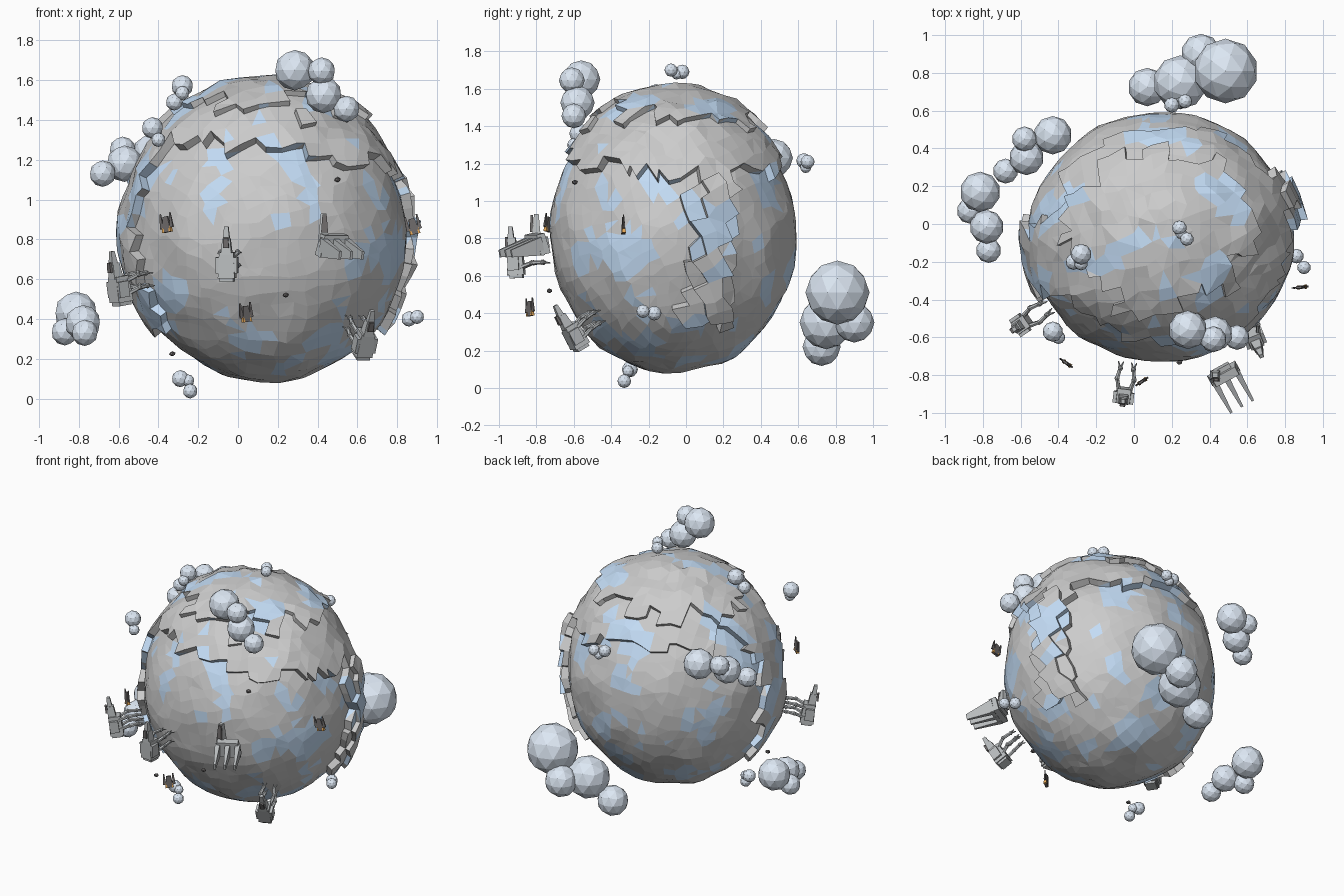
import bpy, bmesh, random
from math import tan, pi
from mathutils import Vector, Matrix, noise

if "Cube" in bpy.data.objects:
    bpy.data.objects.remove(bpy.data.objects["Cube"])

random.seed(4)
CENTER = Vector((0.143, -0.068, 0.815))
RADII = Vector((0.702, 0.66, 0.732))


def material(name, rgb):
    m = bpy.data.materials.new(name)
    m.diffuse_color = (*rgb, 1)
    m.use_nodes = True
    m.node_tree.nodes["Principled BSDF"].inputs["Base Color"].default_value = m.diffuse_color
    return m


rock = material("rock_grey", (0.62, 0.62, 0.62))
ice = material("ice_blue", (0.55, 0.72, 0.92))
vapour = material("cloud_pale", (0.72, 0.8, 0.9))
metal = material("metal_grey", (0.5, 0.52, 0.53))
dark = material("dark_metal", (0.16, 0.15, 0.15))
orange = material("orange_trim", (0.8, 0.4, 0.1))


def finish(bm, name, mats):
    me = bpy.data.meshes.new(name)
    bmesh.ops.recalc_face_normals(bm, faces=bm.faces)
    bm.to_mesh(me)
    bm.free()
    ob = bpy.data.objects.new(name, me)
    for m in mats:
        me.materials.append(m)
    bpy.context.collection.objects.link(ob)
    return ob


def paint(verts, index):
    for f in {f for v in verts for f in v.link_faces}:
        f.material_index = index


def block(bm, M, loc, size, taper=1.0, axis=2, mat=0):
    # box whose + end along an axis is narrowed by the taper
    vs = bmesh.ops.create_cube(bm, size=1)["verts"]
    for v in vs:
        if v.co[axis] > 0:
            for i in range(3):
                if i != axis:
                    v.co[i] *= taper
        v.co = M @ (Vector(v.co[i] * size[i] for i in range(3)) + Vector(loc))
    paint(vs, mat)


def bar(bm, M, p, q, r1, r2, mat=0):
    p, q = Vector(p), Vector(q)
    d = q - p
    T = M @ Matrix.Translation((p + q) / 2) @ d.to_track_quat('Z', 'Y').to_matrix().to_4x4()
    vs = bmesh.ops.create_cone(bm, cap_ends=True, segments=6, radius1=r1, radius2=r2,
                               depth=d.length, matrix=T)["verts"]
    paint(vs, mat)


def frame(loc, forward):
    return Matrix.Translation(loc) @ Vector(forward).to_track_quat('Y', 'Z').to_matrix().to_4x4()


# Planet: faceted sphere with raised, broken crust plates
bm = bmesh.new()
bmesh.ops.create_cube(bm, size=2)
bmesh.ops.subdivide_edges(bm, edges=bm.edges, cuts=13, use_grid_fill=True)
turn = Matrix.Rotation(0.5, 3, 'X') @ Matrix.Rotation(0.4, 3, 'Z')
for v in bm.verts:
    d = Vector(tan(c * pi / 4) for c in v.co).normalized()
    d += Vector(random.uniform(-0.032, 0.032) for _ in range(3))
    v.co = turn @ d.normalized()


def crust(d):
    n = 0.1 * noise.noise(d * 5)
    cap = d.z > 0.63 - 0.2 * max(d.x, 0) - 0.1 * max(d.y, 0) + n
    right = d.x > 0 and 0.1 + n < d.y < 0.46 + n and d.z > -0.62
    left = d.x < 0 and -0.42 + n < d.y < 0.05 + n and d.z > -0.62
    return cap or right or left


def ridge(d):
    top = d.z > 0.8 + 0.2 * noise.noise(d * 4) - 0.1 * d.y
    side = d.x > 0.3 and 0.2 < d.y + 0.08 * noise.noise(d * 6) < 0.4 and -0.55 < d.z < 0.4
    return top or side


def raise_plates(test, height, rough):
    faces = [f for f in bm.faces if test(f.calc_center_median().normalized())]
    new = bmesh.ops.extrude_face_region(bm, geom=faces)["geom"]
    for v in (g for g in new if isinstance(g, bmesh.types.BMVert)):
        v.co *= 1 + height + random.uniform(-rough, rough)
    bmesh.ops.delete(bm, geom=faces, context='FACES')


raise_plates(crust, 0.065, 0.008)
raise_plates(ridge, 0.04, 0.008)
for v in bm.verts:
    h = 1 + 0.03 * noise.noise(v.co * 3.1) + random.uniform(-.003, .003)
    v.co = CENTER + Vector(v.co[i] * RADII[i] * h for i in range(3))
# split some quads so the facets read as irregular shards
bmesh.ops.triangulate(bm, faces=[f for f in bm.faces if random.random() < 0.4])
for f in bm.faces:
    f.material_index = int(noise.noise(f.calc_center_median() * 5) + random.uniform(-.15, .15) > 0.22)
finish(bm, "planet", [rock, ice])

# Clouds: clusters of low-poly balls (x, y, z, radius)
clouds = {
    "front_cloud": [(.285, -.56, 1.65, .1), (.42, -.61, 1.645, .068), (.43, -.58, 1.525, .09), (.545, -.6, 1.455, .065)],
    "front_left_cloud": [(-.43, -.57, 1.36, .053), (-.4, -.6, 1.3, .035)],
    "upper_left_cloud": [(-.28, -.16, 1.57, .054), (-.32, -.2, 1.49, .042), (-.28, -.21, 1.535, .035)],
    "top_cloud": [(.24, -.02, 1.69, .038), (.28, -.08, 1.7, .035), (.25, -.05, 1.68, .03)],
    "back_left_cloud": [(-.43, .47, 1.23, .1), (-.57, .35, 1.18, .09), (-.68, .28, 1.13, .065), (-.58, .45, 1.25, .065)],
    "left_cloud": [(-.815, .17, .43, .105), (-.78, -.015, .38, .088), (-.77, -.14, .33, .065), (-.87, .07, .335, .067)],
    "back_cloud": [(.485, .81, .51, .168), (.245, .75, .35, .14), (.07, .725, .22, .1), (.355, .9, .35, .105)],
    "right_cloud": [(.86, -.17, .4, .038), (.9, -.23, .41, .035)],
    "lower_cloud": [(-.29, -.3, .1, .042), (-.25, -.31, .09, .03), (-.24, -.33, .037, .036)],
    "rear_cloud": [(.27, .65, 1.21, .037), (.2, .63, 1.215, .04), (.24, .64, 1.18, .03)],
}
for name, balls in clouds.items():
    bm = bmesh.new()
    for x, y, z, r in balls:
        bmesh.ops.create_icosphere(bm, subdivisions=2, radius=r * 1.02, matrix=Matrix.Translation((x, y, z)))
    finish(bm, name, [vapour])


# Mining craft: hull, tower and four jointed claws reaching for the ground
def miner(name, loc, forward):
    M = frame(loc, forward)
    bm = bmesh.new()
    block(bm, M, (0, 0, -.01), (.085, .09, .13), .85)
    block(bm, M, (0, 0, -.08), (.07, .07, .025))
    block(bm, M, (0, -.015, .085), (.055, .055, .08), .7)
    block(bm, M, (0, -.02, .15), (.035, .035, .07), .6)
    block(bm, M, (0, -.045, .105), (.03, .015, .05), .8, 2, 1)
    for sx in (-1, 1):
        block(bm, M, (sx * .045, -.01, -.01), (.02, .06, .08))
        for z in (-.035, .03):
            a, b = (sx * .03, .03, z), (sx * .045, .09, z + .02)
            c = (sx * .035, .145, z + .02)
            bar(bm, M, a, b, .013, .01)
            bar(bm, M, b, c, .012, .01)
            for k in (-1, 1):
                bar(bm, M, c, (sx * .035 + k * .014, .18, z + .015), .007, .003)
            for p in (b, c):
                bmesh.ops.create_icosphere(bm, subdivisions=1, radius=.015, matrix=M @ Matrix.Translation(p))
    finish(bm, name, [metal, dark])


miner("left_miner", (-.595, -.53, .56), (.8, .55, .15))
miner("middle_miner", (-.055, -.91, .68), (.12, 1, .05))
miner("right_miner", (.635, -.6, .29), (-.3, .75, .45))

# Pronged ship: cross hull, three tapered prongs and a tower
bm = bmesh.new()
M = frame((.48, -.8, .77), (.11, -.2, -.05))
block(bm, M, (0, 0, 0), (.17, .06, .11), .8)
block(bm, M, (0, -.035, 0), (.1, .03, .06))
for x in (-.065, 0, .065):
    block(bm, M, (x, .1, -.01), (.034, .19, .1), .4, 1)
I = Matrix.Identity(4)
block(bm, I, (.43, -.8, .86), (.055, .05, .14), .5)
block(bm, I, (.435, -.825, .88), (.035, .02, .09), .6, 2, 1)
finish(bm, "pronged_ship", [metal, dark])

# Small winged fighters, standing on edge
for name, loc, f in (("left_fighter", (-.36, -.735, .88), (.7, -.5, .15)),
                     ("right_fighter", (.88, -.335, .87), (1, .1, .25)),
                     ("lower_fighter", (.04, -.835, .43), (.75, .5, .1))):
    bm = bmesh.new()
    M = frame(loc, f)
    block(bm, M, (0, 0, -.005), (.018, .05, .08), .6)
    for s in (-1, 1):
        block(bm, M, (0, s * .03, .014), (.01, .02, .075), .4)
        block(bm, M, (0, s * .02, -.03), (.022, .012, .03), .6, 2, 1)
    finish(bm, name, [dark, orange])

# Tiny scout pods near the ground
for name, loc in (("upper_pod", (.5, -.595, 1.1)), ("middle_pod", (.24, -.73, .52)),
                  ("lower_pod", (-.33, -.45, .225))):
    bm = bmesh.new()
    bmesh.ops.create_icosphere(bm, subdivisions=1, radius=.016, matrix=Matrix.Translation(loc) @ Matrix.Diagonal((1.1, 1, .8, 1)))
    finish(bm, name, [dark])
